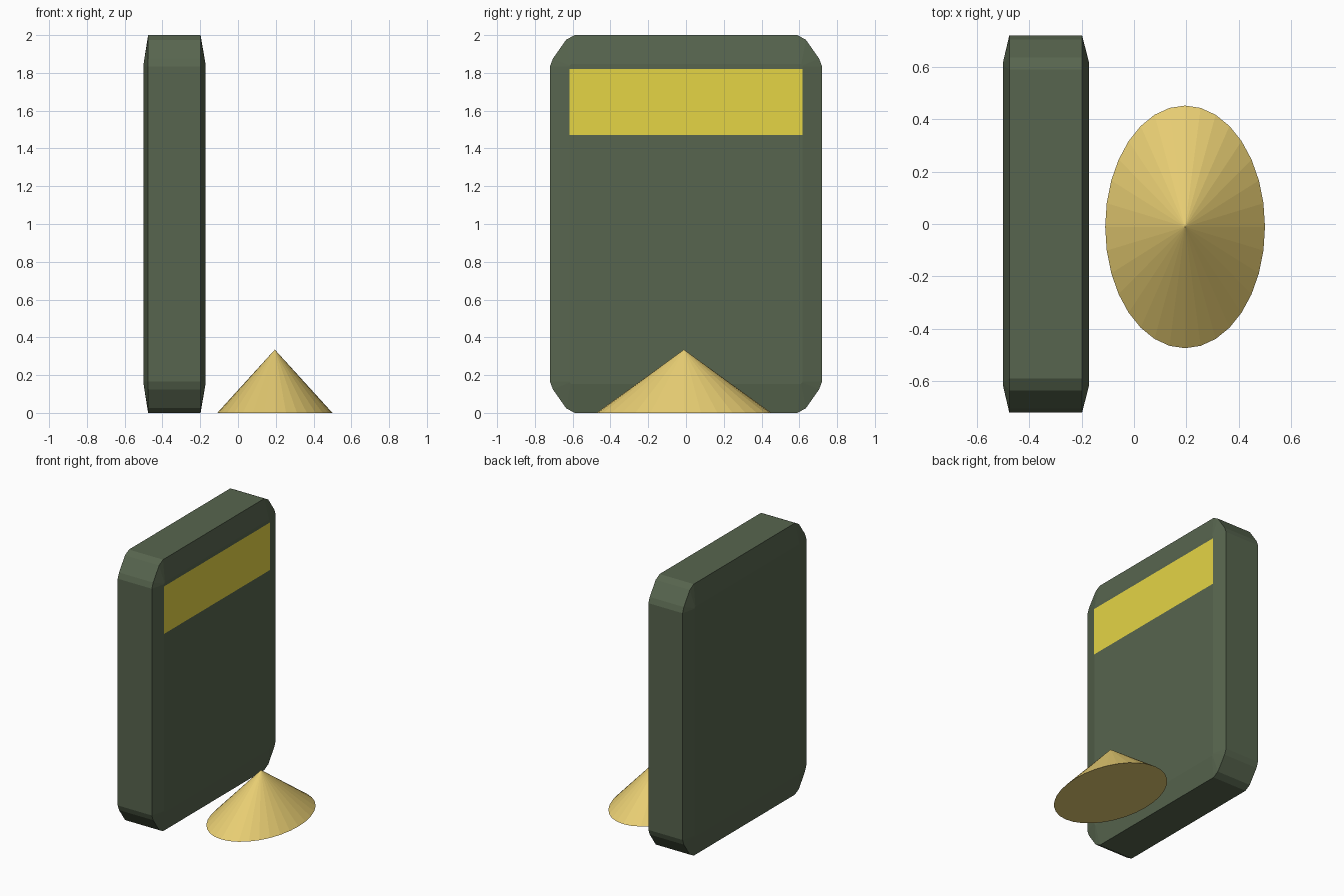
import bpy, bmesh
from math import pi

if "Cube" in bpy.data.objects:
    bpy.data.objects.remove(bpy.data.objects["Cube"])

def paint(ob, color):
    m = bpy.data.materials.new(ob.name + "_paint")
    m.diffuse_color = (*color, 1)
    m.use_nodes = True
    m.node_tree.nodes["Principled BSDF"].inputs["Base Color"].default_value = m.diffuse_color
    ob.data.materials.append(m)

def outline(cy, cz, corner):
    """Rounded rectangle in the YZ plane, counter-clockwise from the right edge."""
    pts = []
    for sy, sz, flip in ((1, 1, 1), (-1, 1, -1), (-1, -1, 1), (1, -1, -1)):
        pts += [(sy * (cy + a), 1 + sz * (cz + b)) for a, b in corner[::flip]]
    return pts

# Slab: two full-size rims with slightly raised, smaller faces
rim = outline(0.59, 0.835, [(0.13, 0), (0.115, 0.04), (0.045, 0.14), (0, 0.165)])
face = outline(0.605, 0.835, [(0.012, 0), (0.01, 0.004), (0.005, 0.01), (0, 0.012)])
bm = bmesh.new()
rings = [[bm.verts.new((x, y, z)) for y, z in shape]
         for x, shape in ((-0.50, face), (-0.476, rim), (-0.198, rim), (-0.172, face))]
n = len(rim)
for a, b in zip(rings, rings[1:]):
    for i in range(n):
        j = (i + 1) % n
        bm.faces.new((a[i], a[j], b[j], b[i]))
bm.faces.new(rings[0])
bm.faces.new(rings[-1])
bmesh.ops.recalc_face_normals(bm, faces=bm.faces)
mesh = bpy.data.meshes.new("slab")
bm.to_mesh(mesh)
bm.free()
slab = bpy.data.objects.new("slab", mesh)
bpy.context.collection.objects.link(slab)
paint(slab, (0.096, 0.13, 0.077))

# Flat yellow panel on the slab's right face
bpy.ops.mesh.primitive_plane_add(size=1, location=(-0.17, 0, 1.646), rotation=(pi / 2, 0, pi / 2))
panel = bpy.context.object
panel.name = "panel"
panel.scale = (1.236, 0.35, 1)
paint(panel, (0.78, 0.66, 0.06))

# Oval heap beside the slab
bpy.ops.mesh.primitive_cone_add(vertices=32, radius1=1, radius2=0, depth=0.335,
                                location=(0.195, -0.011, 0.1675))
heap = bpy.context.object
heap.name = "heap"
heap.scale = (0.305, 0.463, 1)
paint(heap, (0.80, 0.61, 0.17))
